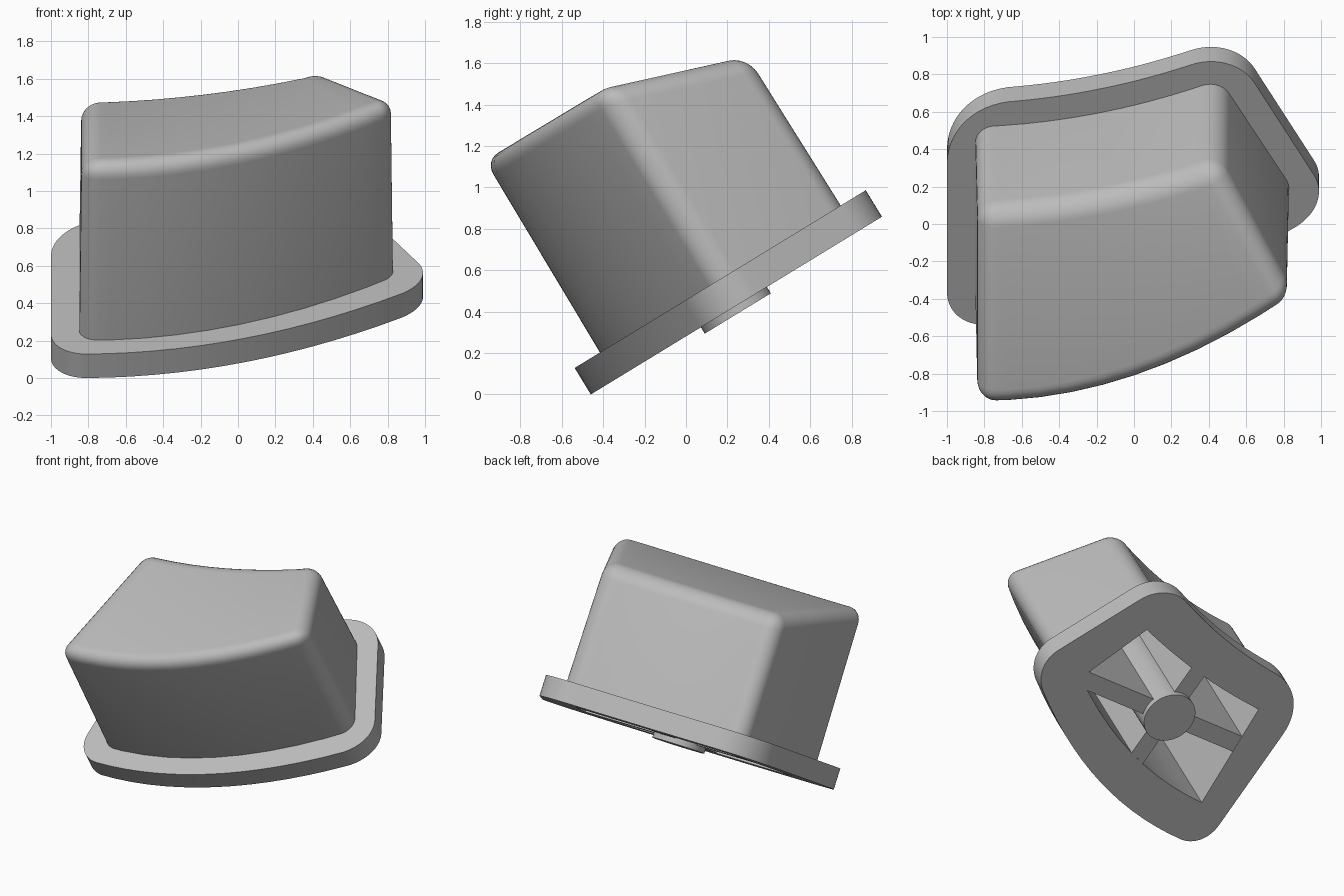
import bpy, bmesh, math
from mathutils import Matrix, Vector

if "Cube" in bpy.data.objects:
    bpy.data.objects.remove(bpy.data.objects["Cube"])

# The button is modelled lying flat, then tilted backwards
TILT = Matrix.Translation((0, -0.46, 0)) @ Matrix.Rotation(math.radians(31.4), 4, "X")

grey = bpy.data.materials.new("light_grey")
grey.use_nodes = True
colour = (0.5, 0.5, 0.5, 1)
grey.diffuse_color = colour
grey.node_tree.nodes["Principled BSDF"].inputs["Base Color"].default_value = colour


def finish(bm, name):
    bmesh.ops.recalc_face_normals(bm, faces=bm.faces)
    bm.transform(TILT)
    mesh = bpy.data.meshes.new(name)
    bm.to_mesh(mesh)
    bm.free()
    mesh.materials.append(grey)
    obj = bpy.data.objects.new(name, mesh)
    bpy.context.collection.objects.link(obj)
    return obj


def smooth(obj):
    bpy.ops.object.select_all(action="DESELECT")
    obj.select_set(True)
    bpy.context.view_layer.objects.active = obj
    bpy.ops.object.shade_smooth_by_angle(angle=math.radians(30))


def arc(x0, x1, a, b, c):
    """Gently bowed edge between two x positions."""
    def point(t):
        x = x0 + (x1 - x0) * t
        s = x + 0.85
        return Vector((x, a + b * s + c * s * s, 0))
    return point


def at_height(p, z):
    return Vector((p.x, p.y, z))


def block(front, back, base, top_front, top_back, columns=10, taper=1.0):
    """Fan-shaped block made of strips running from front to back."""
    bm = bmesh.new()
    centre = Vector((0, 0.85, 0))
    rows = []
    for i in range(columns + 1):
        f, b = front(i / columns), back(i / columns)
        tf, tb = (centre + (p - centre) * taper for p in (f, b))
        rows.append([bm.verts.new(at_height(p, z)) for p, z in
                     ((f, base), (tf, top_front), (tb, top_back), (b, base))])
    for r, s in zip(rows, rows[1:]):
        for j in range(4):
            k = (j + 1) % 4
            bm.faces.new((r[j], r[k], s[k], s[j]))
    bm.faces.new(rows[0])
    bm.faces.new(rows[-1][::-1])
    bmesh.ops.recalc_face_normals(bm, faces=bm.faces)
    return bm


def rounded_outline(edges, radii, steps=14):
    """Closed outline of four edges joined by curved corners."""
    pts = []
    for i, edge in enumerate(edges):
        nxt = edges[(i + 1) % 4]
        length, nlength = ((e(1) - e(0)).length for e in (edge, nxt))
        t0 = radii[i - 1] / length
        t1 = 1 - radii[i] / length
        pts += [edge(t0 + (t1 - t0) * k / steps) for k in range(steps + 1)]
        p, q, corner = edge(t1), nxt(radii[i] / nlength), edge(1)
        h1, h2 = p.lerp(corner, 0.58), q.lerp(corner, 0.58)
        for k in range(1, steps):
            t = k / steps
            u = 1 - t
            pts.append(p * u**3 + h1 * 3 * u * u * t + h2 * 3 * u * t * t + q * t**3)
    return pts


# Flange plate
front = arc(-1, 1.06, 0, -0.003, 0.21)
back = arc(-1, 0.53, 1.385, 0.037, 0.15)
outline = rounded_outline(
    [front, lambda t: front(1).lerp(back(1), t),
     lambda t: back(1 - t), lambda t: back(0).lerp(front(0), t)],
    [0.2, 0.24, 0.38, 0.2])
bm = bmesh.new()
face = bm.faces.new([bm.verts.new(p) for p in outline])
raised = bmesh.ops.extrude_face_region(bm, geom=[face])["geom"]
bmesh.ops.translate(bm, vec=(0, 0, 0.15),
                    verts=[g for g in raised if isinstance(g, bmesh.types.BMVert)])
if not any(f.calc_center_median().z < 0.01 for f in bm.faces):
    bm.faces.new([v for v in bm.verts if v.co.z < 0.01])
flange = finish(bm, "flange_plate")

# Cap with rounded corners and top rim
bm = block(arc(-0.85, 0.865, 0.14, -0.017, 0.241),
           arc(-0.85, 0.46, 1.24, 0.033, 0.148), 0.03, 1.25, 1.0, taper=0.985)
rim = [e for e in bm.edges if e.calc_face_angle() > 0.6
       and max(v.co.z for v in e.verts) > 0.1]
bmesh.ops.bevel(bm, geom=rim, offset=0.1, offset_type="OFFSET", segments=7,
                profile=0.5, affect="EDGES", clamp_overlap=True)
cap = finish(bm, "button_cap")

# Hollow underside
bm = block(arc(-0.77, 0.67, 0.31, -0.01, 0.225),
           arc(-0.71, 0.45, 1.1, 0.033, 0.11), -0.2, 0.9, 0.9)
cutter = finish(bm, "hollow_cutter")
for obj in (flange, cap):
    mod = obj.modifiers.new("hollow", "BOOLEAN")
    mod.operation, mod.solver, mod.object = "DIFFERENCE", "EXACT", cutter
    bpy.context.view_layer.objects.active = obj
    bpy.ops.object.modifier_apply(modifier=mod.name)
    smooth(obj)
bpy.data.objects.remove(cutter)

# Crossed ribs under the cap
for name, size, centre in (("cross_rib", (1.46, 0.13), (-0.05, 0.81)),
                           ("lengthwise_rib", (0.13, 0.84), (-0.11, 0.79))):
    bm = bmesh.new()
    bmesh.ops.create_cube(bm, size=1)
    bmesh.ops.scale(bm, vec=(*size, 0.9), verts=bm.verts)
    bmesh.ops.translate(bm, vec=(*centre, 0.452), verts=bm.verts)
    finish(bm, name)

# Central plunger post
bm = bmesh.new()
bmesh.ops.create_cone(bm, cap_ends=True, segments=48, radius1=0.187, radius2=0.187, depth=0.95)
bmesh.ops.translate(bm, vec=(-0.11, 0.81, 0.439), verts=bm.verts)
smooth(finish(bm, "plunger_post"))
